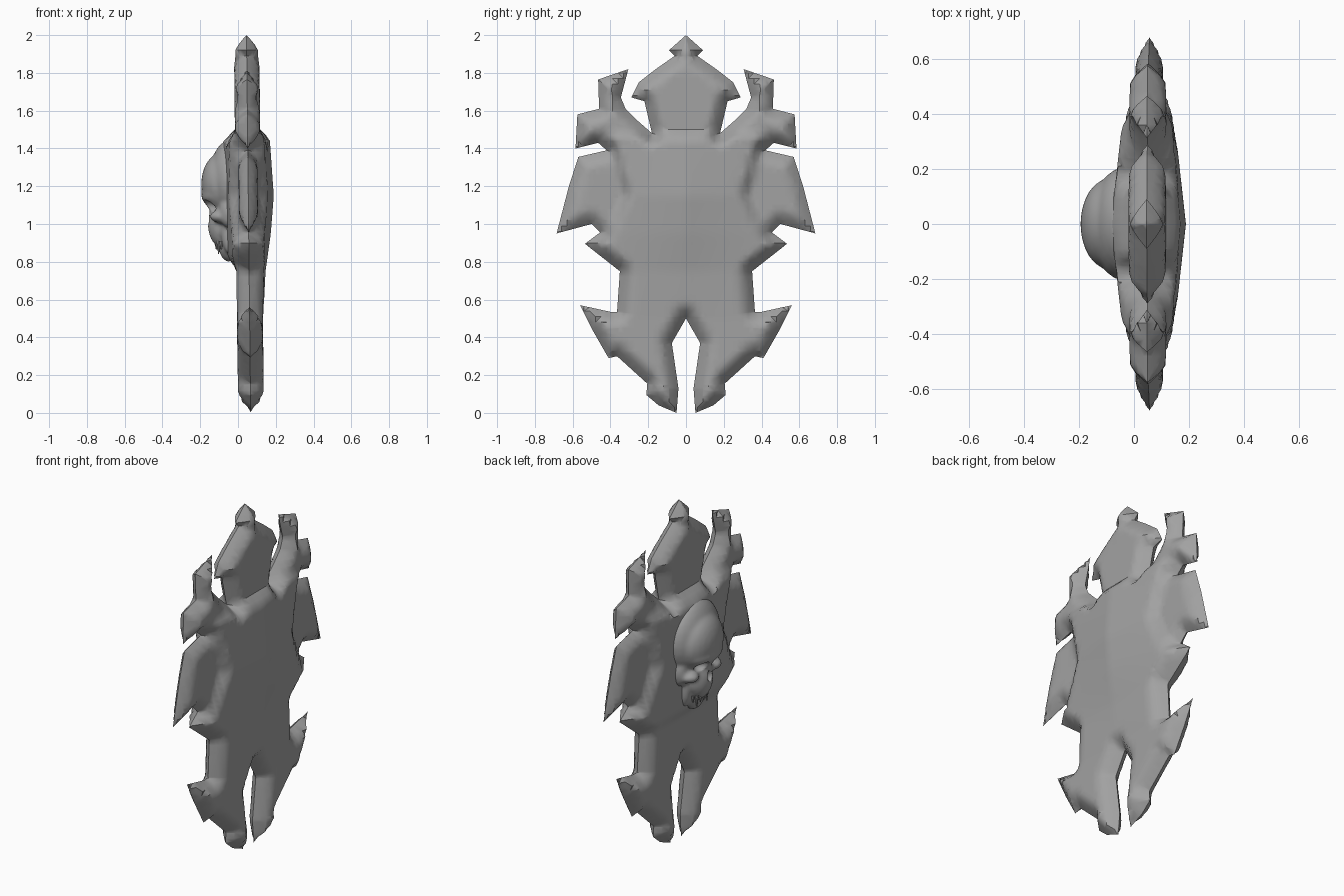
import bpy, bmesh, math
from mathutils import Vector, Matrix
from mathutils.geometry import intersect_point_line, tessellate_polygon

if "Cube" in bpy.data.objects:
    bpy.data.objects.remove(bpy.data.objects["Cube"])

# Stone material
stone = bpy.data.materials.new("grey_stone")
stone.use_nodes = True
col = (0.36, 0.36, 0.36, 1)
stone.diffuse_color = col
stone.node_tree.nodes["Principled BSDF"].inputs["Base Color"].default_value = col


def add_object(name, bm, angle=40):
    me = bpy.data.meshes.new(name)
    bm.to_mesh(me)
    bm.free()
    me.materials.append(stone)
    ob = bpy.data.objects.new(name, me)
    bpy.context.collection.objects.link(ob)
    bpy.ops.object.select_all(action='DESELECT')
    ob.select_set(True)
    bpy.context.view_layer.objects.active = ob
    bpy.ops.object.shade_smooth_by_angle(angle=math.radians(angle))
    return ob


def lerp_table(table, z):
    if z <= table[0][0]:
        return table[0][1]
    for (z0, v0), (z1, v1) in zip(table, table[1:]):
        if z <= z1:
            return v0 + (v1 - v0) * (z - z0) / (z1 - z0)
    return table[-1][1]


def smoothstep(t):
    t = max(0, min(1, t))
    return t * t * (3 - 2 * t)


# Half outline of the plate (y, z), from crest tip down to the leg gap
OUTLINE = [(0, 2.0), (.09, 1.92), (.06, 1.89), (.16, 1.82), (.25, 1.75), (.29, 1.67),
           (.22, 1.65), (.18, 1.48), (.26, 1.55), (.32, 1.61), (.345, 1.67),
           (.305, 1.82), (.465, 1.765), (.46, 1.61), (.575, 1.58), (.585, 1.40),
           (.465, 1.43), (.42, 1.39), (.57, 1.355), (.62, 1.2), (.685, .95),
           (.50, 1.0), (.455, .955), (.535, .895), (.35, .75), (.365, .535),
           (.40, .535), (.56, .57), (.49, .43), (.41, .29), (.365, .30),
           (.205, .155), (.21, .095), (.145, .04), (.05, 0), (.04, .13),
           (.075, .37), (0, .5)]
# Torso bulge by height on each face, and torso half width by height
BULGE_POS = [(.5, .005), (.75, .02), (.95, .05), (1.15, .068), (1.45, .05), (1.5, 0)]
BULGE_NEG = [(.76, 0), (.83, .05), (1.1, .065), (1.43, .07), (1.5, 0)]
TORSO = [(.75, .42), (.87, .42), (1.0, .34), (1.15, .27), (1.35, .32), (1.45, .36)]
PTS = [Vector((0, y, z)) for y, z in OUTLINE]


def rim_distance(p):
    best = 9.0
    for a, b in zip(PTS, PTS[1:]):
        q, t = intersect_point_line(p, a, b)
        q = a if t < 0 else b if t > 1 else q
        best = min(best, (p - q).length)
    return best


def plate_side(sign):
    bm = bmesh.new()
    verts = [bm.verts.new(p) for p in PTS]
    for tri in tessellate_polygon([PTS]):
        bm.faces.new([verts[i] for i in tri])
    cuts = [((0, i * .03, 0), (0, 1, 0)) for i in range(1, 23)]
    cuts += [((0, 0, i * .03), (0, 0, 1)) for i in range(1, 67)]
    for co, no in cuts:
        bmesh.ops.bisect_plane(bm, geom=bm.verts[:] + bm.edges[:] + bm.faces[:],
                               dist=1e-5, plane_co=co, plane_no=no)
    bmesh.ops.triangulate(bm, faces=bm.faces[:])
    for v in bm.verts:
        y, z = v.co.y, v.co.z
        d = rim_distance(v.co)
        # Wings beside the torso are slightly thinner than the rest
        outside = smoothstep((y - lerp_table(TORSO, z)) / .08)
        wing = outside * smoothstep((z - .9) / .1) * smoothstep((1.42 - z) / .1)
        thick = (.067 - .017 * wing) * math.sin(math.pi / 2 * min(1, d / .085))
        bulge = lerp_table(BULGE_POS if sign > 0 else BULGE_NEG, z)
        bulge *= max(0, 1 - y / .6) * (1 - outside) * min(1, d / .06)
        v.co.x = .045 + .011 * (2 - z) + sign * (thick + bulge)
    return bm


# Plate: both faces welded along the rim, then mirrored
body = bmesh.new()
for s in (1, -1):
    side = plate_side(s)
    tmp = bpy.data.meshes.new("tmp")
    side.to_mesh(tmp)
    side.free()
    body.from_mesh(tmp)
    bpy.data.meshes.remove(tmp)
bmesh.ops.remove_doubles(body, verts=body.verts[:], dist=1e-4)
bmesh.ops.recalc_face_normals(body, faces=body.faces[:])
plate = add_object("spiked_plate", body)
mir = plate.modifiers.new("Mirror", 'MIRROR')
mir.use_axis = (False, True, False)
mir.merge_threshold = .001
plate.modifiers.move(len(plate.modifiers) - 1, 0)


def ball(bm, c, r):
    bmesh.ops.create_uvsphere(bm, u_segments=24, v_segments=16, radius=1,
                              matrix=Matrix.Translation(c) @ Matrix.Diagonal((*r, 1)))


# Skull mass: cranium, forehead, brow, upper jaw, lower jaw, cheekbones
bm = bmesh.new()
ball(bm, (-.04, 0, 1.23), (.115, .205, .215))
ball(bm, (-.09, 0, 1.21), (.105, .165, .165))
ball(bm, (-.115, 0, 1.15), (.08, .14, .06))
ball(bm, (-.085, 0, 1.0), (.075, .08, .125))
ball(bm, (-.05, 0, .90), (.055, .08, .10))
for s in (1, -1):
    ball(bm, (-.085, s * .105, 1.04), (.065, .055, .035))
    ball(bm, (-.05, s * .13, 1.07), (.05, .05, .09))
    ball(bm, (-.04, s * .085, .96), (.05, .035, .12))
skull = add_object("skull", bm, 60)

# Eye and nose hollows
bm = bmesh.new()
for s in (1, -1):
    ball(bm, (-.175, s * .068, 1.09), (.075, .048, .038))
ball(bm, (-.165, 0, 1.02), (.03, .022, .035))
cutter = add_object("hollow_cutter", bm)
cutter.hide_render = True
cutter.hide_viewport = True

rem = skull.modifiers.new("Remesh", 'REMESH')
rem.mode = 'VOXEL'
rem.voxel_size = .011
rem.use_smooth_shade = True
cut = skull.modifiers.new("Hollows", 'BOOLEAN')
cut.operation = 'DIFFERENCE'
cut.object = cutter
soft = skull.modifiers.new("Soften", 'SMOOTH')
soft.iterations = 6

# Teeth along the upper jaw
bm = bmesh.new()
for i in range(-3, 4):
    a = i * .36
    length = .07 if abs(i) == 2 else .045
    pos = (-.065 - .05 * math.cos(a), .07 * math.sin(a), .91 - length / 2)
    bmesh.ops.create_cone(bm, cap_ends=True, segments=8, radius1=.002, radius2=.012,
                          depth=length, matrix=Matrix.Translation(pos))
add_object("teeth", bm)
